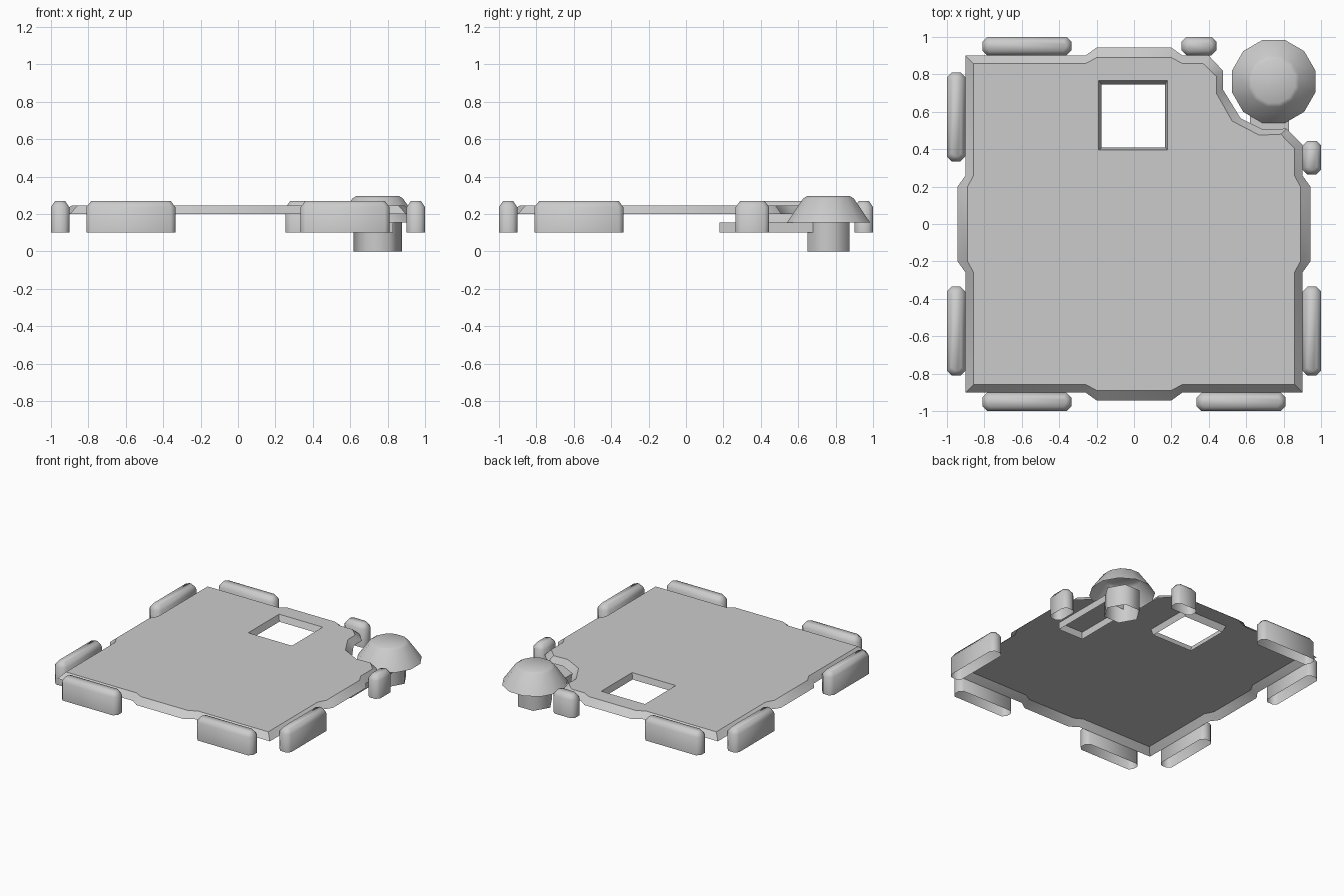
import bpy, bmesh
from math import cos, sin, pi

if "Cube" in bpy.data.objects:
    bpy.data.objects.remove(bpy.data.objects["Cube"])


def finish(name, bm, angle):
    bm.normal_update()
    mesh = bpy.data.meshes.new(name)
    bm.to_mesh(mesh)
    bm.free()
    ob = bpy.data.objects.new(name, mesh)
    bpy.context.collection.objects.link(ob)
    bpy.ops.object.select_all(action='DESELECT')
    ob.select_set(True)
    bpy.context.view_layer.objects.active = ob
    bpy.ops.object.shade_smooth_by_angle(angle=angle)
    return ob


def bridge(bm, low, high):
    n = len(low)
    for i in range(n):
        j = (i + 1) % n
        bm.faces.new((low[i], low[j], high[j], high[i]))


def ring(bm, pts, z):
    return [bm.verts.new((x, y, z)) for x, y in pts]


def loft(name, levels, cap=True, angle=0.9):
    """Open-bottomed shell through stacked counter-clockwise outlines."""
    bm = bmesh.new()
    rings = [ring(bm, pts, z) for pts, z in levels]
    for low, high in zip(rings, rings[1:]):
        bridge(bm, low, high)
    if cap:
        bm.faces.new(rings[-1])
    return finish(name, bm, angle)


def rect(x0, y0, x1, y1):
    return [(x0, y0), (x1, y0), (x1, y1), (x0, y1)]


def chamfered(x0, y0, x1, y1, c):
    return [(x0 + c, y0), (x1 - c, y0), (x1, y0 + c), (x1, y1 - c),
            (x1 - c, y1), (x0 + c, y1), (x0, y1 - c), (x0, y0 + c)]


def polygon(n, r, turn=0.0, cx=0.747, cy=0.762):
    return [(cx + r * cos(turn + 2 * pi * i / n), cy + r * sin(turn + 2 * pi * i / n))
            for i in range(n)]


def plate_outline(a, b, corner):
    """Square with a bulge on each side and a cut-away back right corner."""
    pts = []
    for k in range(4):
        side = [(-a, -a), (-0.26, -a), (-0.2, -b), (0.2, -b), (0.26, -a)]
        for _ in range(k):
            side = [(-y, x) for x, y in side]
        if k == 2:
            side = corner + side[1:]
        pts += side
    return pts


# thin deck plate with sloped rim and square opening
cut_low = [(0.9, 0.425), (0.815, 0.51), (0.69, 0.505), (0.57, 0.565),
           (0.475, 0.72), (0.475, 0.82), (0.4, 0.9)]
cut_high = [(0.857, 0.405), (0.785, 0.48), (0.67, 0.475), (0.525, 0.55),
            (0.44, 0.70), (0.44, 0.79), (0.37, 0.857)]
bm = bmesh.new()
outer = ring(bm, plate_outline(0.9, 0.943, cut_low), 0.2)
inner = ring(bm, plate_outline(0.857, 0.89, cut_high), 0.245)
hole_top = ring(bm, rect(-0.19, 0.395, 0.18, 0.768), 0.245)
hole_low = ring(bm, rect(-0.173, 0.408, 0.167, 0.747), 0.2)
bridge(bm, outer, inner)
bridge(bm, hole_top, hole_low)
edges = [bm.edges.get((r[i], r[i - 1])) for r in (inner, hole_top) for i in range(len(r))]
bmesh.ops.triangle_fill(bm, use_beauty=True, edges=edges, normal=(0, 0, 1))
bm.normal_update()
for f in bm.faces:
    if f.normal.z < 0:
        f.normal_flip()
finish("deck_plate", bm, 0.6)


# edge blocks: (side quarter-turns, start, end) along the front edge
def edge_block(turns, s, e):
    def turned(pts):
        for _ in range(turns):
            pts = [(-y, x) for x, y in pts]
        return pts
    full = turned(chamfered(s, -1, e, -0.902, 0.025))
    top = turned(chamfered(s + 0.025, -0.978, e - 0.025, -0.924, 0.018))
    loft("edge_block", [(full, 0.1), (full, 0.237), (top, 0.27)])


for turns, s, e in [(0, -0.81, -0.335), (0, 0.335, 0.81), (1, -0.81, -0.335),
                    (1, 0.265, 0.445), (2, -0.44, -0.255), (2, 0.335, 0.81),
                    (3, -0.81, -0.335), (3, 0.335, 0.81)]:
    edge_block(turns, s, e)

# corner knob: hexagonal post, twelve-sided cap and the channel arm under the deck
loft("knob_post", [(polygon(6, 0.13), 0.0), (polygon(6, 0.13), 0.16)], cap=False, angle=1.2)
t = pi / 12
loft("knob_cap", [(polygon(12, 0.23, t), 0.155), (polygon(12, 0.14, t), 0.283),
                  (polygon(12, 0.118, t), 0.296)], angle=0.6)
arm = rect(0.62, 0.18, 0.83, 0.68)
loft("knob_arm", [(arm, 0.1), (arm, 0.155)])
